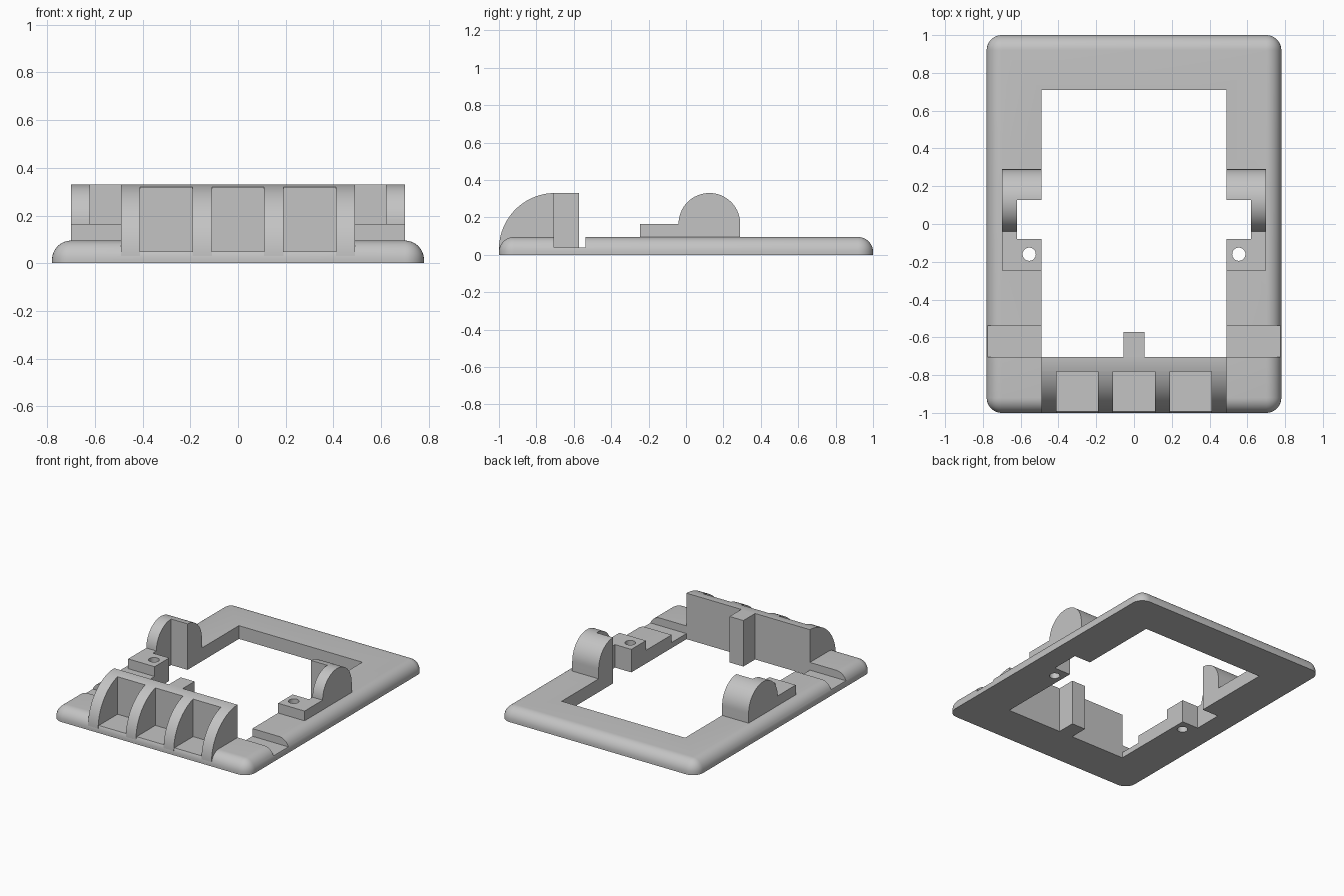
import bpy
import bmesh
from math import sin, cos, pi, radians

if "Cube" in bpy.data.objects:
    bpy.data.objects.remove(bpy.data.objects["Cube"], do_unlink=True)

GREY = (0.55, 0.55, 0.55, 1)
mat = bpy.data.materials.new("plain grey")
mat.use_nodes = True
mat.diffuse_color = GREY
mat.node_tree.nodes["Principled BSDF"].inputs["Base Color"].default_value = GREY

# Key dimensions
HALF_W, BASE_H, ROUND = 0.78, 0.095, 0.08
INNER_X, FRONT_Y, BACK_Y = 0.49, -0.705, 0.71
TOP = 0.33


def add_object(name, bm):
    bmesh.ops.recalc_face_normals(bm, faces=bm.faces)
    mesh = bpy.data.meshes.new(name)
    bm.to_mesh(mesh)
    bm.free()
    mesh.materials.append(mat)
    obj = bpy.data.objects.new(name, mesh)
    bpy.context.collection.objects.link(obj)
    return obj


def prism(name, outline, axis, lo, hi):
    """Extrude an outline: (y, z) points along x, or (x, y) points along z."""
    bm = bmesh.new()
    place = (lambda p, d: (d, p[0], p[1])) if axis == "x" else (lambda p, d: (p[0], p[1], d))
    a = [bm.verts.new(place(p, lo)) for p in outline]
    b = [bm.verts.new(place(p, hi)) for p in outline]
    bm.faces.new(a)
    bm.faces.new(b)
    n = len(a)
    for i in range(n):
        j = (i + 1) % n
        bm.faces.new((a[i], a[j], b[j], b[i]))
    return add_object(name, bm)


def box(name, x0, x1, y0, y1, z0, z1):
    return prism(name, [(x0, y0), (x1, y0), (x1, y1), (x0, y1)], "z", z0, z1)


def arc(cx, cy, r, start, end, steps):
    angles = [radians(start + (end - start) * i / steps) for i in range(steps + 1)]
    return [(cx + r * cos(t), cy + r * sin(t)) for t in angles]


def cut(obj, cutters):
    for cutter in cutters:
        mod = obj.modifiers.new("cut", "BOOLEAN")
        mod.operation = "DIFFERENCE"
        mod.solver = "EXACT"
        mod.object = cutter
    bpy.context.view_layer.update()
    result = obj.evaluated_get(bpy.context.evaluated_depsgraph_get())
    mesh = bpy.data.meshes.new_from_object(result)
    obj.modifiers.clear()
    obj.data = mesh


def shade(obj):
    for poly in obj.data.polygons:
        poly.use_smooth = True
    obj.data.set_sharp_from_angle(angle=radians(30))


# Cutters: stepped opening, screw holes, side groove, grille recess
right_side = [(INNER_X, FRONT_Y), (INNER_X, -0.08), (0.62, -0.08),
              (0.62, 0.128), (INNER_X, 0.128), (INNER_X, BACK_Y)]
left_side = [(-x, y) for x, y in reversed(right_side)]
opening = prism("opening_cutter", right_side + left_side, "z", -0.2, 0.6)
holes = [prism("hole_cutter", arc(s * 0.555, -0.16, 0.035, 0, 360 - 11.25, 31), "z", -0.2, 0.6)
         for s in (-1, 1)]
groove = box("groove_cutter", -1, 1, FRONT_Y, -0.537, 0.04, 0.3)
recess = box("recess_cutter", -INNER_X, INNER_X, -1.2, -0.7, 0.05, 0.3)

# Base frame: slab with rounded upright corners and top edge
bm = bmesh.new()
bmesh.ops.create_cube(bm, size=1)
for v in bm.verts:
    v.co = (v.co.x * 2 * HALF_W, v.co.y * 2, (v.co.z + 0.5) * BASE_H)
rim = [e for e in bm.edges if max(v.co.z for v in e.verts) > BASE_H / 2]
bmesh.ops.bevel(bm, geom=rim, offset=ROUND, segments=10, profile=0.5, affect="EDGES")
base = add_object("base_frame", bm)
cut(base, [opening, groove, recess] + holes)
parts = [base]

# Side brackets: rounded cheek with a low drilled foot
bracket_profile = ([(-0.245, BASE_H), (0.29, BASE_H)]
                   + arc(0.125, 0.165, 0.165, 0, 180, 32) + [(-0.245, 0.165)])
for side, name in ((1, "left_bracket"), (-1, "right_bracket")):
    bracket = prism(name, bracket_profile, "x", side * 0.45, side * 0.70)
    cut(bracket, [opening, holes[0 if side < 0 else 1]])
    parts.append(bracket)

# Front grille: back wall and four quarter-round ribs on one curve
R = TOP - 0.03
WALL_Y = -0.78
wall_start = 90 + math_angle if (math_angle := 0) else 90
sweep = arc(-0.70, 0.03, R, 90, 180, 30)
wall_top = [p for p in sweep if FRONT_Y > p[0] > WALL_Y]
wall_z = 0.03 + (R * R - (WALL_Y + 0.70) ** 2) ** 0.5
wall = [(WALL_Y, 0.05), (FRONT_Y, 0.05), (FRONT_Y, TOP)] + wall_top + [(WALL_Y, wall_z)]
parts.append(prism("grille_wall", wall, "x", -INNER_X, INNER_X))
rib = [(WALL_Y, 0.03), (WALL_Y, wall_z)] + [p for p in sweep if p[0] < WALL_Y]
for i, x in enumerate((-0.45, -0.15, 0.15, 0.45)):
    parts.append(prism(f"grille_rib_{i + 1}", rib, "x", x - 0.04, x + 0.04))

# Upright post behind the grille wall
parts.append(box("centre_post", -0.055, 0.055, FRONT_Y, -0.572, 0, TOP))

for part in parts:
    shade(part)
for cutter in [opening, groove, recess] + holes:
    bpy.data.objects.remove(cutter, do_unlink=True)
